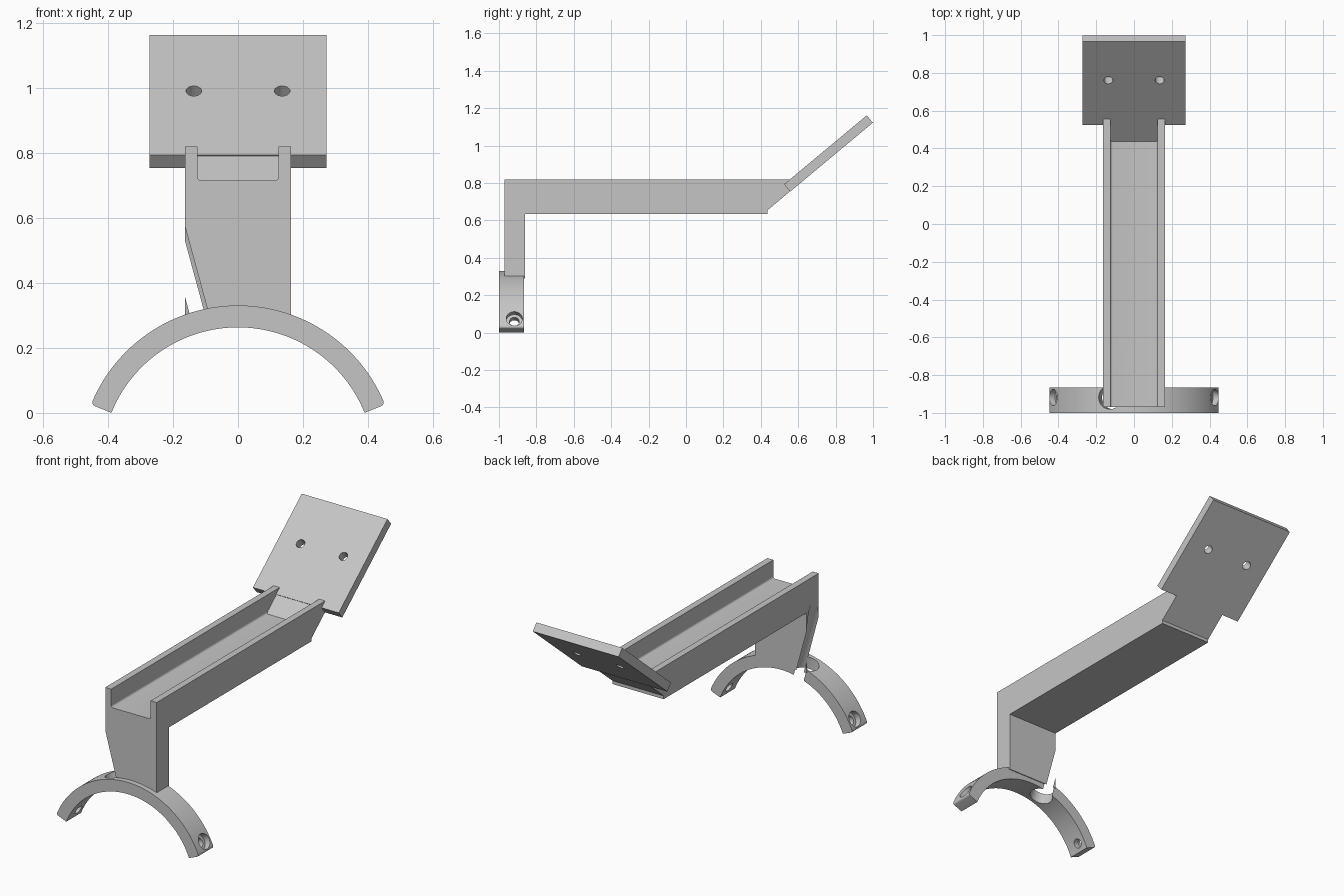
import bpy, bmesh
from math import radians, sin, cos
from mathutils import Vector, Matrix

cube = bpy.data.objects.get("Cube")
if cube:
    bpy.data.objects.remove(cube, do_unlink=True)

grey = bpy.data.materials.new("plain grey")
grey.use_nodes = True
colour = (0.56, 0.56, 0.56, 1)
grey.diffuse_color = colour
grey.node_tree.nodes["Principled BSDF"].inputs["Base Color"].default_value = colour


def make_object(name, bm):
    bmesh.ops.recalc_face_normals(bm, faces=bm.faces)
    mesh = bpy.data.meshes.new(name)
    bm.to_mesh(mesh)
    bm.free()
    mesh.materials.append(grey)
    obj = bpy.data.objects.new(name, mesh)
    bpy.context.collection.objects.link(obj)
    return obj


def extrude_profile(points, offset):
    """Fill a closed outline and extrude it along offset."""
    bm = bmesh.new()
    face = bm.faces.new([bm.verts.new(p) for p in points])
    moved = bmesh.ops.extrude_face_region(bm, geom=[face], use_keep_orig=True)["geom"]
    verts = [g for g in moved if isinstance(g, bmesh.types.BMVert)]
    bmesh.ops.translate(bm, vec=offset, verts=verts)
    return bm


def side_profile(points, half_width):
    return extrude_profile([(-half_width, y, z) for y, z in points], (2 * half_width, 0, 0))


def cylinder(start, end, radius):
    start, end = Vector(start), Vector(end)
    axis = end - start
    turn = axis.to_track_quat('Z', 'Y').to_matrix().to_4x4()
    bm = bmesh.new()
    bmesh.ops.create_cone(bm, cap_ends=True, segments=40, radius1=radius, radius2=radius,
                          depth=axis.length, matrix=Matrix.Translation((start + end) / 2) @ turn)
    return make_object("hole_cutter", bm)


def cut(obj, cutters):
    bpy.context.view_layer.objects.active = obj
    for c in cutters:
        mod = obj.modifiers.new("cut", 'BOOLEAN')
        mod.operation, mod.solver, mod.object = 'DIFFERENCE', 'EXACT', c
        bpy.ops.object.modifier_apply(modifier=mod.name)


# Shared dimensions
CENTRE_Z, OUTER, INNER = -0.157, 0.4875, 0.42
HOLE_Y = -0.918
SLOPE = radians(39.8)
along = Vector((0, cos(SLOPE), sin(SLOPE)))
normal = Vector((0, -sin(SLOPE), cos(SLOPE)))


def on_arch(radius, degrees, y=HOLE_Y):
    a = radians(degrees)
    return Vector((radius * cos(a), y, CENTRE_Z + radius * sin(a)))


# Clamp arch with softened outer ends
STEPS = 64
angles = [22 + 136 * i / STEPS for i in range(STEPS + 1)]
outline = [on_arch(OUTER, a, -1) for a in angles] + [on_arch(INNER, a, -1) for a in reversed(angles)]
bm = extrude_profile(outline, (0, 0.135, 0))
corners = [on_arch(OUTER, a, 0) for a in (22, 158)]
edges = [e for e in bm.edges if abs(e.verts[0].co.y - e.verts[1].co.y) > 0.1
         and any((Vector((e.verts[0].co.x, 0, e.verts[0].co.z)) - c).length < 0.001 for c in corners)]
bmesh.ops.bevel(bm, geom=edges, offset=0.012, segments=4, profile=0.5, affect='EDGES')
arch = make_object("clamp_arch", bm)

# Bolt holes with counterbores, and the slanted access bore
cutters = []
for a in (28.5, 151.5):
    cutters.append(cylinder(on_arch(0.36, a), on_arch(0.55, a), 0.026))
    cutters.append(cylinder(on_arch(0.453, a), on_arch(0.55, a), 0.043))
bore = cylinder(on_arch(0.3, 105.2), on_arch(1.0, 105.2), 0.0624)
cutters.append(bore)
cut(arch, cutters)

# Upright and channel arm as one bent profile
arm = make_object("channel_arm", side_profile(
    [(-0.97, 0.29), (-0.97, 0.82), (0.561, 0.82), (0.556, 0.755), (0.435, 0.654),
     (0.435, 0.635), (-0.86, 0.635), (-0.86, 0.29)], 0.163))

# Channel with rounded floor corners, ending on the plate slope
bm = side_profile([(-1.1, 0.715), (0.436, 0.715), (0.7, 0.935), (-1.1, 0.935)], 0.125)
edges = [e for e in bm.edges if all(abs(v.co.z - 0.715) < 0.001 for v in e.verts)
         and abs(e.verts[0].co.y - e.verts[1].co.y) > 1]
bmesh.ops.bevel(bm, geom=edges, offset=0.012, segments=4, profile=0.5, affect='EDGES')
channel = make_object("channel_cutter", bm)
cut(arm, [channel, bore])
cutters.append(channel)

# Tilted mounting plate with two screw holes
low = Vector((0, 0.524, 0.793))
high = low + along * 0.576
drop = normal * -0.051
plate = make_object("mounting_plate", side_profile(
    [(p.y, p.z) for p in (low, high, high + drop, low + drop)], 0.272))
plate_cutters = []
for x in (-0.136, 0.136):
    middle = low + along * 0.308 + Vector((x, 0, 0))
    plate_cutters.append(cylinder(middle - normal * 0.1, middle + normal * 0.1, 0.024))
cut(plate, plate_cutters)

for c in cutters + plate_cutters:
    bpy.data.objects.remove(c, do_unlink=True)

# Smooth the curved walls, keep edges crisp
bpy.ops.object.select_all(action='DESELECT')
for obj in (arch, arm, plate):
    obj.select_set(True)
bpy.context.view_layer.objects.active = arch
bpy.ops.object.shade_smooth_by_angle(angle=radians(30))
